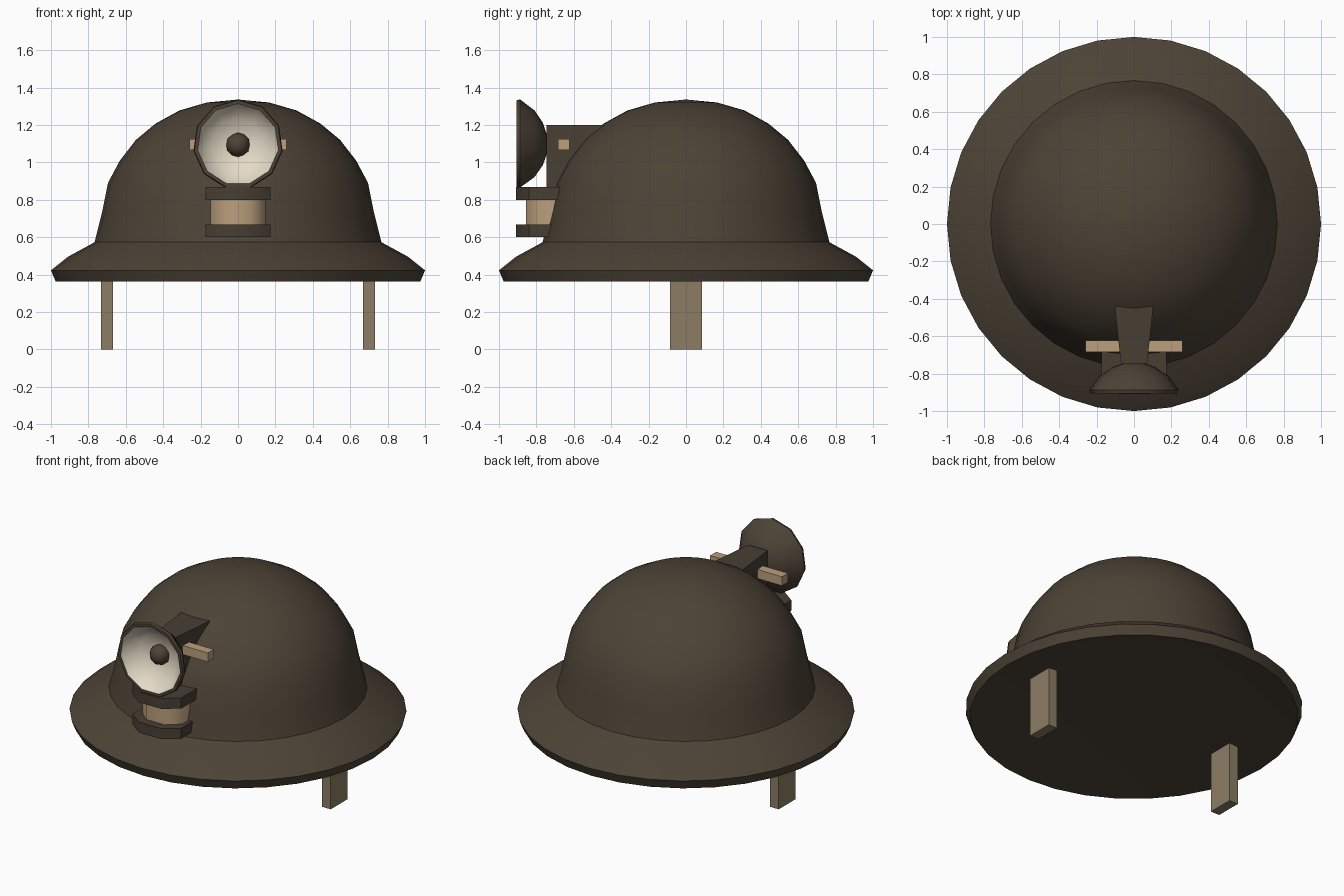
import bpy, bmesh, math
from mathutils import Matrix, Vector

if "Cube" in bpy.data.objects:
    bpy.data.objects.remove(bpy.data.objects["Cube"])


def material(name, rgb):
    m = bpy.data.materials.new(name)
    m.diffuse_color = (*rgb, 1)
    m.use_nodes = True
    m.node_tree.nodes["Principled BSDF"].inputs["Base Color"].default_value = m.diffuse_color
    return m


BROWN = material("helmet brown", (0.074, 0.056, 0.037))
DARK = material("bracket dark brown", (0.062, 0.049, 0.034))
STRAP = material("strap khaki", (0.262, 0.205, 0.133))
TAN = material("fitting tan", (0.495, 0.345, 0.203))
CREAM = material("reflector cream", (0.775, 0.70, 0.565))


def finish(name, bm, mats, angle=None):
    """Turn a bmesh into an object; smooth below the given angle."""
    bmesh.ops.recalc_face_normals(bm, faces=bm.faces)
    if angle:
        for f in bm.faces:
            f.smooth = True
        for e in bm.edges:
            e.smooth = e.calc_face_angle(0) < math.radians(angle)
    me = bpy.data.meshes.new(name)
    bm.to_mesh(me)
    bm.free()
    for m in mats:
        me.materials.append(m)
    ob = bpy.data.objects.new(name, me)
    bpy.context.collection.objects.link(ob)
    return ob


def lathe(profile, segs, start=0.0, mat_from=None):
    """Spin (radius, height) points about z; r = 0 makes a pole."""
    bm = bmesh.new()
    rings = []
    for r, h in profile:
        if r == 0:
            rings.append([bm.verts.new((0, 0, h))] * segs)
        else:
            rings.append([bm.verts.new((r * math.cos(start + math.tau * i / segs),
                                        r * math.sin(start + math.tau * i / segs), h))
                          for i in range(segs)])
    for k, (a, b) in enumerate(zip(rings, rings[1:])):
        for i in range(segs):
            j = (i + 1) % segs
            vs = list(dict.fromkeys([a[i], a[j], b[j], b[i]]))
            f = bm.faces.new(vs)
            if mat_from is not None and k >= mat_from:
                f.material_index = 1
    return bm


def prism(name, outline, z0, z1, mat, angle=None):
    """Extrude an (x, y) outline between two heights."""
    bm = bmesh.new()
    lo, hi = [[bm.verts.new((x, y, z)) for x, y in outline] for z in (z0, z1)]
    bm.faces.new(lo)
    bm.faces.new(hi)
    for i in range(len(outline)):
        j = (i + 1) % len(outline)
        bm.faces.new((lo[i], lo[j], hi[j], hi[i]))
    return finish(name, bm, [mat], angle)


def box(name, lo, hi, mat):
    return prism(name, [(lo[0], lo[1]), (hi[0], lo[1]), (hi[0], hi[1]), (lo[0], hi[1])],
                 lo[2], hi[2], mat)


# Helmet shell: slightly hollowed underside, flared brim, dome
shell = [(0, 0.42), (0.70, 0.393), (0.975, 0.363), (1.0, 0.423), (0.91, 0.495),
         (0.767, 0.573), (0.727, 0.732), (0.695, 0.891), (0.632, 1.009),
         (0.546, 1.12), (0.44, 1.208), (0.312, 1.278), (0.166, 1.32), (0, 1.336)]
finish("helmet_shell", lathe(shell, 32), [BROWN], 36)

# Chin straps
for side, label in ((-1, "left"), (1, "right")):
    box(label + "_strap", (side * 0.70 - 0.032, -0.086, 0),
        (side * 0.70 + 0.032, 0.086, 0.45), STRAP)

# Lamp dish with cream reflector, facing the front
dish = [(0, 0.738), (0.05, 0.743), (0.115, 0.765), (0.182, 0.81), (0.241, 0.888),
        (0.236, 0.905), (0.218, 0.905), (0.20, 0.875), (0.14, 0.82), (0, 0.785)]
bm = lathe(dish, 11, math.pi / 2, mat_from=6)
bmesh.ops.transform(bm, matrix=Matrix.Translation((0, 0, 1.096))
                    @ Matrix.Rotation(math.pi / 2, 4, 'X'), verts=bm.verts)
finish("lamp_dish", bm, [BROWN, CREAM], 42)

# Bulb
bm = bmesh.new()
bmesh.ops.create_icosphere(bm, subdivisions=2, radius=0.065,
                           matrix=Matrix.Translation((0, -0.805, 1.094)))
finish("lamp_bulb", bm, [BROWN], 60)

# Tapered bracket running from the dish back into the dome
prism("lamp_bracket", [(-0.07, -0.745), (0.07, -0.745), (0.105, -0.425), (-0.105, -0.425)],
      0.85, 1.2, DARK)

# Cross pin
box("cross_pin", (-0.26, -0.684, 1.067), (0.26, -0.622, 1.126), TAN)

# Fuel canister below the lamp: tan core between two dark bands
for name, z0, z1, x, y, mat in (("lower_band", 0.60, 0.669, 0.175, -0.91, DARK),
                                ("canister_core", 0.66, 0.81, 0.147, -0.855, TAN),
                                ("upper_band", 0.798, 0.867, 0.175, -0.91, DARK)):
    half = [(x, -0.60), (x, y + 0.07), (x * 0.45, y)]
    prism(name, half + [(-px, py) for px, py in reversed(half)], z0, z1, mat, 50)
